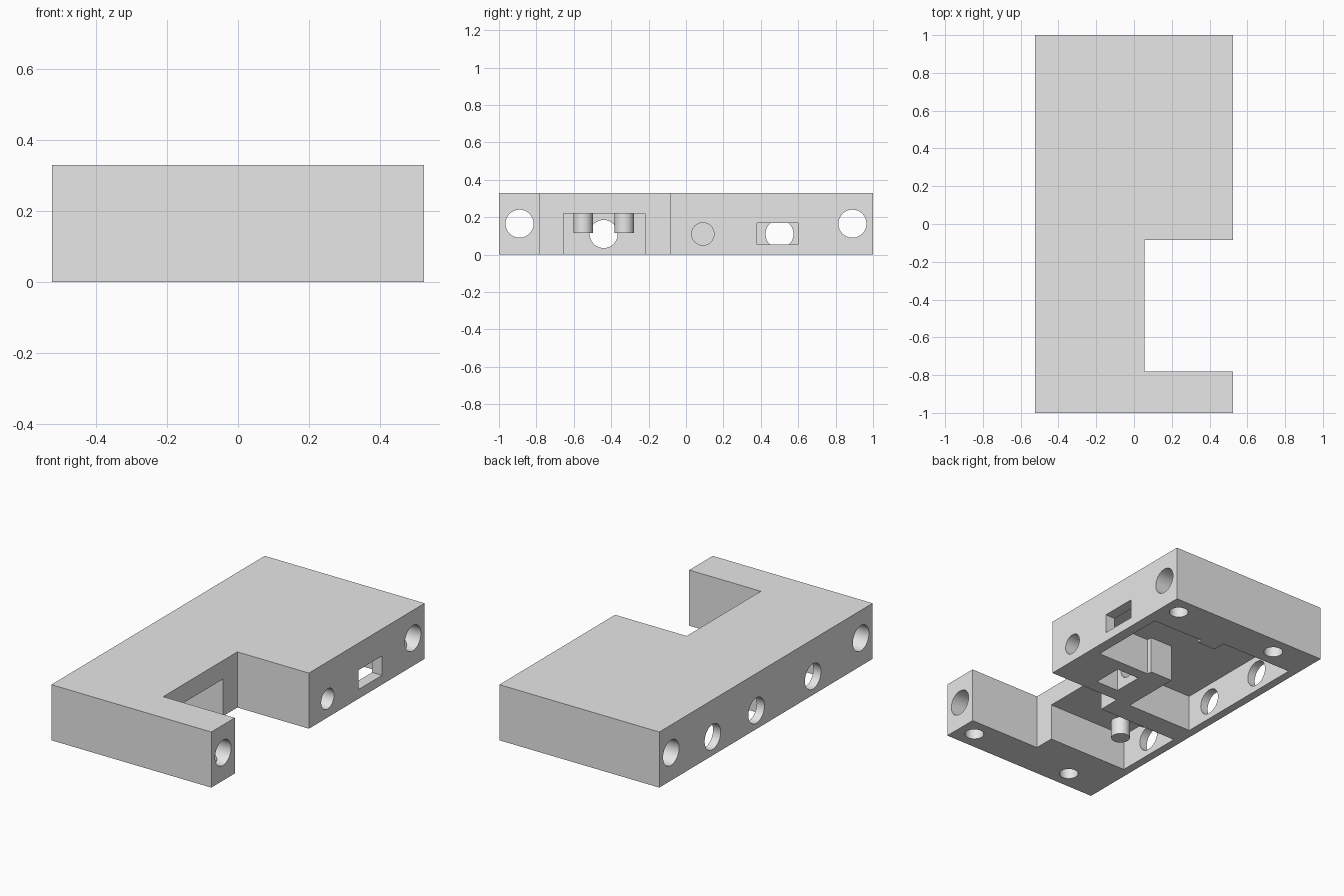
import bpy
import bmesh
from math import pi
from mathutils import Matrix, Vector

cube = bpy.data.objects.get("Cube")
if cube:
    bpy.data.objects.remove(cube, do_unlink=True)

grey = bpy.data.materials.new("plain grey")
grey.use_nodes = True
grey.diffuse_color = (0.8, 0.8, 0.8, 1)
grey.node_tree.nodes["Principled BSDF"].inputs["Base Color"].default_value = (0.8, 0.8, 0.8, 1)


def finish(name, bm):
    bmesh.ops.recalc_face_normals(bm, faces=bm.faces)
    mesh = bpy.data.meshes.new(name)
    bm.to_mesh(mesh)
    bm.free()
    mesh.materials.append(grey)
    obj = bpy.data.objects.new(name, mesh)
    bpy.context.collection.objects.link(obj)
    return obj


def prism(name, outline, z0, z1):
    """Extrude an xy outline from z0 up to z1."""
    bm = bmesh.new()
    face = bm.faces.new([bm.verts.new((x, y, z0)) for x, y in outline])
    grown = bmesh.ops.extrude_face_region(bm, geom=[face])["geom"]
    verts = [g for g in grown if isinstance(g, bmesh.types.BMVert)]
    bmesh.ops.translate(bm, verts=verts, vec=(0, 0, z1 - z0))
    return finish(name, bm)


def box(name, x0, x1, y0, y1, z0, z1):
    return prism(name, [(x0, y0), (x1, y0), (x1, y1), (x0, y1)], z0, z1)


def rod(name, start, end, radius):
    """Cylinder between two points."""
    a, b = Vector(start), Vector(end)
    turn = (b - a).to_track_quat("Z", "Y").to_matrix().to_4x4()
    bm = bmesh.new()
    bmesh.ops.create_cone(bm, cap_ends=True, segments=48, radius1=radius, radius2=radius,
                          depth=(b - a).length,
                          matrix=Matrix.Translation((a + b) / 2) @ turn)
    return finish(name, bm)


W, H = 0.525, 0.33      # half width, height
CEIL, LOW = 0.22, -0.1  # pocket ceiling, below the base

# Block with a notch in its left side
body = prism("housing_body", [(-W, -1), (W, -1), (W, -0.78), (0.055, -0.78),
                              (0.055, -0.085), (W, -0.085), (W, 1), (-W, 1)], 0, H)

cutters = [
    # Main hollow, narrowed by two ribs
    prism("main_hollow", [(0.46, 0.25), (0.46, 0.73), (0.12, 0.73), (0.12, 0.70),
                          (0, 0.70), (0, 0.78), (-0.475, 0.78), (-0.475, -0.085),
                          (-0.04, -0.085), (-0.04, 0.28), (0.11, 0.28), (0.11, 0.25)], LOW, CEIL),
    # Pocket opening into the notch
    box("notch_pocket", -0.475, 0.2, -0.655, -0.22, LOW, CEIL),
    # Side slot and the nut pocket
    box("side_slot", 0.4, 0.6, 0.38, 0.6, 0.055, 0.17),
    box("nut_pocket", 0.12, 0.27, 0, 0.18, LOW, 0.19),
    rod("blind_hole", (0.6, 0.09, 0.11), (0.05, 0.09, 0.11), 0.06),
]
# Holes through the thin right wall
for y in (-0.44, 0.09, 0.5):
    cutters.append(rod("wall_hole", (-0.6, y, 0.11), (-0.4, y, 0.11), 0.075))
# Cross holes at both ends with screw holes from below
for y in (-0.89, 0.89):
    cutters.append(rod("cross_hole", (-0.6, y, 0.165), (0.6, y, 0.165), 0.075))
    for x in (-0.27, 0.42):
        cutters.append(rod("screw_hole", (x, y, LOW), (x, y, 0.16), 0.053))

bpy.context.view_layer.objects.active = body
for cutter in cutters:
    cutter.hide_render = True
    mod = body.modifiers.new(cutter.name, "BOOLEAN")
    mod.operation = "DIFFERENCE"
    mod.solver = "EXACT"
    mod.object = cutter
    bpy.ops.object.modifier_apply(modifier=mod.name)
    bpy.data.objects.remove(cutter, do_unlink=True)

# Pegs hanging from the pocket ceiling
pegs = [rod(side + "_peg", (-0.363, y, 0.115), (-0.363, y, CEIL + 0.01), 0.052)
        for side, y in (("front", -0.55), ("back", -0.33))]

# Smooth round walls, sharp corners
bpy.ops.object.select_all(action="DESELECT")
for obj in [body] + pegs:
    obj.select_set(True)
bpy.ops.object.shade_smooth_by_angle(angle=pi / 6)
